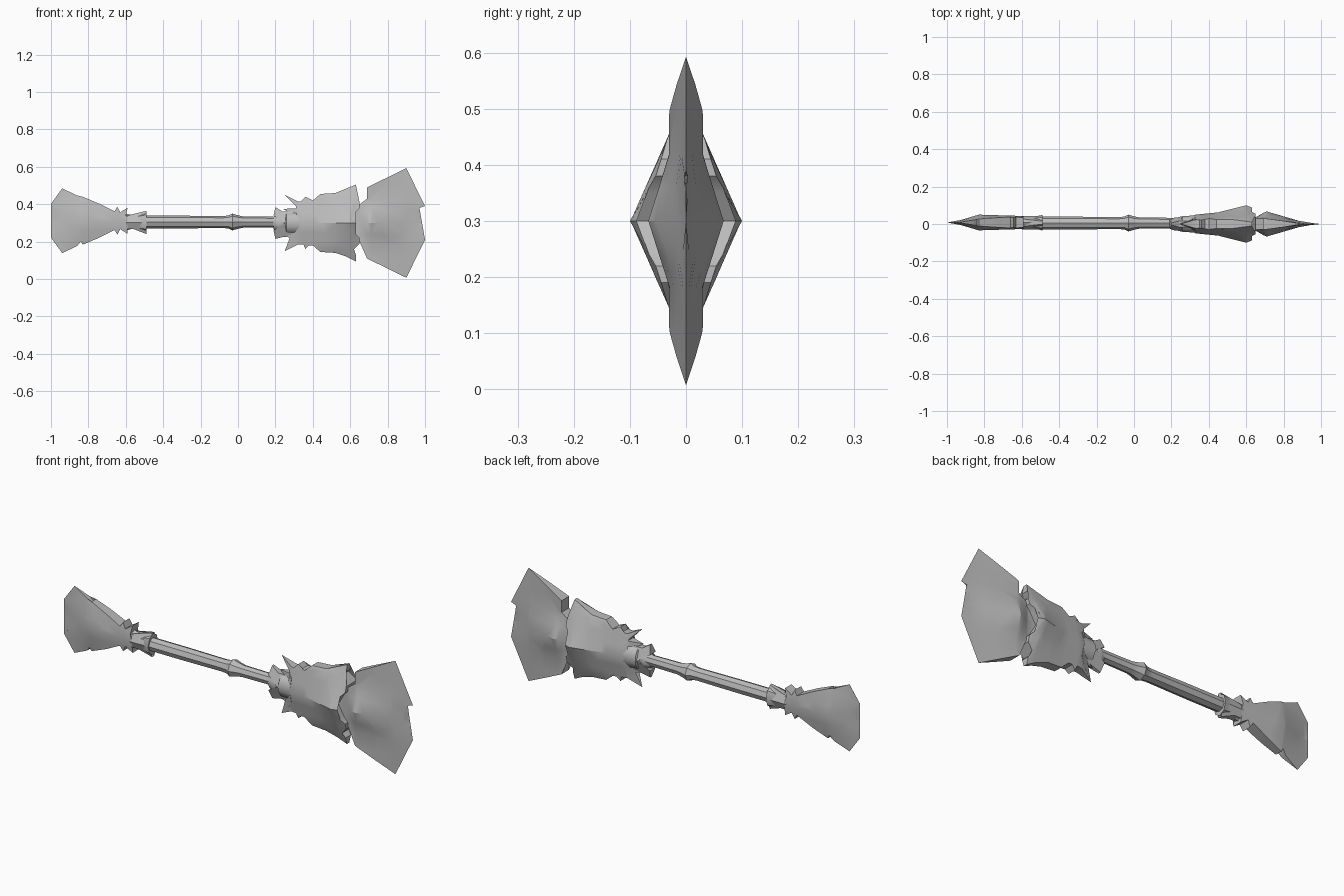
import bpy
import bmesh
import math

cube = bpy.data.objects.get("Cube")
if cube:
    bpy.data.objects.remove(cube, do_unlink=True)

steel = bpy.data.materials.new("grey_steel")
steel.use_nodes = True
GREY = (0.5, 0.5, 0.5, 1)
steel.diffuse_color = GREY
steel.node_tree.nodes["Principled BSDF"].inputs["Base Color"].default_value = GREY

MID = 0.3


def interp(x, knots):
    """Piecewise linear value from (position, value) knots."""
    if x <= knots[0][0]:
        return knots[0][1]
    for (a, va), (b, vb) in zip(knots, knots[1:]):
        if x <= b:
            return va + (vb - va) * (x - a) / (b - a)
    return knots[-1][1]


def finish(bm, name, angle):
    bmesh.ops.remove_doubles(bm, verts=bm.verts, dist=0.0005)
    bmesh.ops.recalc_face_normals(bm, faces=bm.faces)
    mesh = bpy.data.meshes.new(name)
    bm.to_mesh(mesh)
    bm.free()
    obj = bpy.data.objects.new(name, mesh)
    bpy.context.collection.objects.link(obj)
    mesh.materials.append(steel)
    bpy.ops.object.select_all(action="DESELECT")
    bpy.context.view_layer.objects.active = obj
    obj.select_set(True)
    bpy.ops.object.shade_smooth_by_angle(angle=math.radians(angle))
    return obj


def plate(name, half, thickness, x_cuts, h_cuts, mid=MID, y=0):
    """Mirrored outline of (x, height off the axis), swollen by thickness(x, height)."""
    outline = half + [(px, -h) for px, h in reversed(half) if h > 0]
    bm = bmesh.new()
    bm.faces.new([bm.verts.new((px, 0, h)) for px, h in outline])
    bmesh.ops.triangulate(bm, faces=bm.faces[:])
    cuts = [((c, 0, 0), (1, 0, 0)) for c in x_cuts]
    cuts += [((0, 0, s * c), (0, 0, 1)) for c in h_cuts for s in (1, -1)]
    for co, no in cuts:
        bmesh.ops.bisect_plane(bm, geom=bm.verts[:] + bm.edges[:] + bm.faces[:],
                               plane_co=co, plane_no=no, dist=0.0001)
    front = bm.verts[:]
    ext = bmesh.ops.extrude_face_region(bm, geom=bm.faces[:], use_keep_orig=True)
    back = [g for g in ext["geom"] if isinstance(g, bmesh.types.BMVert)]
    for verts, side in ((front, -1), (back, 1)):
        for v in verts:
            v.co.y = y + side * max(0, thickness(v.co.x, abs(v.co.z)))
            v.co.z += mid
    return finish(bm, name, 28)


def lathe(name, profile, sides, flat=1, mid=MID, y=0):
    """Turned part along x; flat squeezes it front to back."""
    bm = bmesh.new()
    rings = []
    for px, r in profile:
        angles = [2 * math.pi * i / sides for i in range(sides)]
        rings.append([bm.verts.new((px, y + flat * r * math.sin(a), mid + r * math.cos(a)))
                      for a in angles])
    for a, b in zip(rings, rings[1:]):
        for i in range(sides):
            j = (i + 1) % sides
            bm.faces.new((a[i], a[j], b[j], b[i]))
    bm.faces.new(rings[0])
    bm.faces.new(rings[-1])
    return finish(bm, name, 40)


# Large blade, sharp along its notched outer edge
def blade_thickness(x, h):
    edge = min(1.04 - 0.49 * h, 0.94 + 0.6 * h)
    taper = min(1, (edge - x) / (edge - 0.7))
    crown = interp(x, [(0.64, 0), (0.71, 0.04)]) * max(0, 1 - h / 0.12)
    return taper * (0.03 + crown)


plate("large_blade",
      [(0.55, 0), (0.55, 0.1), (0.65, 0.1), (0.69, 0.13), (0.69, 0.19), (0.9, 0.293),
       (1, 0.09), (0.97, 0.08), (0.95, 0.05), (0.94, 0)],
      blade_thickness, [0.64, 0.71, 0.8, 0.88], [0, 0.06, 0.12, 0.2])


# Head socket with a central ridge and thorny rim
def socket_thickness(x, h):
    ridge = interp(x, [(0.25, 0.01), (0.33, 0.05), (0.45, 0.062), (0.6, 0.1), (0.65, 0.08)])
    rim = interp(x, [(0.25, 0), (0.34, 0.015), (0.5, 0.028)])
    tip = interp(h, [(0.15, 1), (0.21, 0.3)])
    return tip * rim + (ridge - rim) * max(0, 1 - h / 0.16)


plate("head_socket",
      [(0.33, 0), (0.33, 0.06), (0.31, 0.09), (0.25, 0.15), (0.32, 0.115), (0.35, 0.115),
       (0.36, 0.14), (0.38, 0.12), (0.4, 0.12), (0.44, 0.155), (0.52, 0.16), (0.58, 0.18),
       (0.63, 0.205), (0.63, 0.17), (0.61, 0.15), (0.65, 0.11), (0.65, 0.08),
       (0.63, 0.06), (0.595, 0)],
      socket_thickness, [0.45, 0.53, 0.595], [0, 0.05, 0.1, 0.15])

# Neck between grip and head, with thorns
lathe("neck", [(0.19, 0.035), (0.22, 0.05), (0.25, 0.04), (0.26, 0.06), (0.36, 0.065)], 10, 0.75)
plate("neck_thorns",
      [(0.25, 0), (0.19, 0.04), (0.2, 0.085), (0.24, 0.06), (0.3, 0.06), (0.34, 0.03), (0.34, 0)],
      lambda x, h: 0.04 - 0.4 * h, [0.25], [0, 0.05])
for side in (1, -1):
    bm = bmesh.new()
    base = [bm.verts.new((0.34, y, MID + side * z))
            for y, z in ((-0.035, 0.02), (0.035, 0.02), (0.03, 0.08), (-0.03, 0.08))]
    tip = bm.verts.new((0.24, 0, MID + side * 0.075))
    bm.faces.new(base)
    for i in range(4):
        bm.faces.new((base[i], base[(i + 1) % 4], tip))
    finish(bm, "socket_thorn", 28)

# Grip with a small bead
lathe("grip", [(-0.54, 0.034), (-0.3, 0.034), (-0.08, 0.032), (-0.05, 0.035), (-0.03, 0.045),
               (0, 0.036), (0.03, 0.03), (0.21, 0.028)], 8, 1, 0.305, 0.005)

# Flared cup where the grip meets the pommel
lathe("pommel_cup", [(-0.62, 0.03), (-0.6, 0.045), (-0.56, 0.035), (-0.49, 0.055)],
      8, 0.75, 0.305, 0.007)
plate("cup_points", [(-0.6, 0), (-0.6, 0.035), (-0.56, 0.035), (-0.49, 0.062), (-0.51, 0.03), (-0.51, 0)],
      lambda x, h: 0.036 - 0.45 * h, [-0.55], [0, 0.03], 0.303, 0.007)


# Pommel blade, a smaller notched fan
def pommel_thickness(x, h):
    edge = max(-1.03 + 0.45 * h, -0.97 - 0.4 * h)
    ridge = interp(x, [(-0.83, 0.042), (-0.6, 0.035)])
    taper = min(1, (x - edge) / (-0.83 - edge))
    return taper * ridge * interp(h, [(0, 1), (0.1, 0.6), (0.17, 0.2)])


plate("pommel_blade",
      [(-0.97, 0), (-0.975, 0.06), (-1, 0.09), (-0.94, 0.173), (-0.86, 0.135), (-0.84, 0.11),
       (-0.83, 0.128), (-0.74, 0.09), (-0.66, 0.05), (-0.645, 0.075), (-0.63, 0.045),
       (-0.59, 0.07), (-0.6, 0.025), (-0.59, 0)],
      pommel_thickness, [-0.93, -0.83, -0.72], [0, 0.05, 0.1], 0.312, 0.008)
